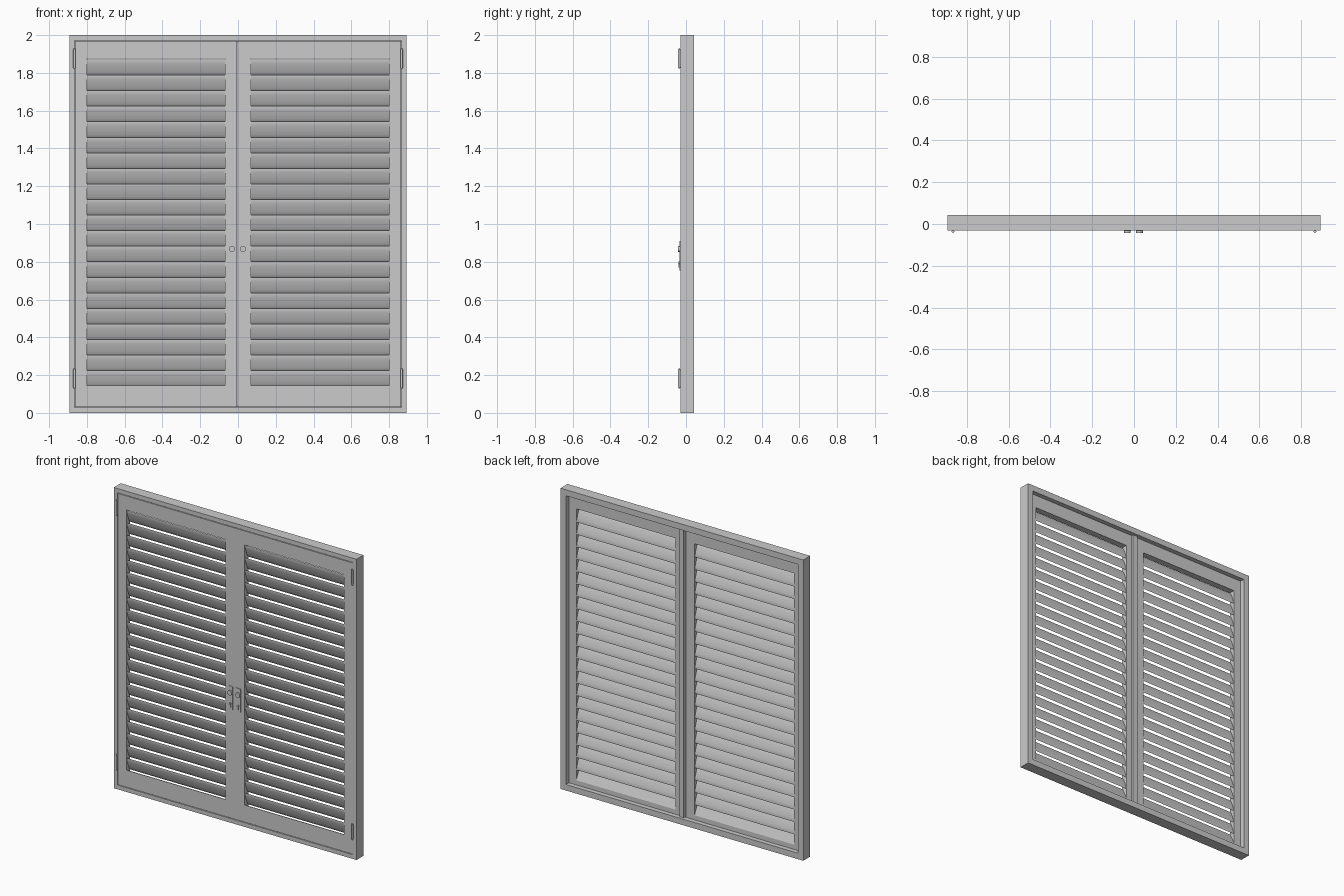
import bpy, bmesh, math

if "Cube" in bpy.data.objects:
    bpy.data.objects.remove(bpy.data.objects["Cube"])

FRONT, DOOR_BACK, BACK = -0.030, 0.010, 0.043
W, H = 0.893, 2.0


def finish(name, bm, smooth=False):
    bmesh.ops.recalc_face_normals(bm, faces=bm.faces)
    me = bpy.data.meshes.new(name)
    bm.to_mesh(me)
    bm.free()
    ob = bpy.data.objects.new(name, me)
    bpy.context.collection.objects.link(ob)
    if smooth:
        bpy.ops.object.select_all(action='DESELECT')
        ob.select_set(True)
        bpy.context.view_layer.objects.active = ob
        bpy.ops.object.shade_smooth_by_angle(angle=math.radians(35))
    return ob


def prism(bm, profile, x0, x1):
    """Extrude a (y, z) profile along x."""
    a = [bm.verts.new((x0, y, z)) for y, z in profile]
    b = [bm.verts.new((x1, y, z)) for y, z in profile]
    n = len(a)
    bm.faces.new(a)
    bm.faces.new(b[::-1])
    for i in range(n):
        j = (i + 1) % n
        bm.faces.new((a[i], b[i], b[j], a[j]))


def box(bm, x0, x1, y0, y1, z0, z1):
    prism(bm, [(y0, z0), (y1, z0), (y1, z1), (y0, z1)], x0, x1)


def cylinder(bm, x, y, z, r, depth, axis='Z', seg=16):
    new = bmesh.ops.create_cone(bm, cap_ends=True, segments=seg, radius1=r,
                                radius2=r, depth=depth)['verts']
    for v in new:
        c = v.co.copy()
        v.co = (c.x + x, c.y + y, c.z + z) if axis == 'Z' else (c.x + x, c.z + y, c.y + z)


# Outer frame with a wider stop behind the leaves
bm = bmesh.new()
for t, y0, y1 in ((0.028, FRONT, DOOR_BACK + 0.002), (0.040, DOOR_BACK + 0.002, BACK)):
    box(bm, -W, -W + t, y0, y1, 0, H)
    box(bm, W - t, W, y0, y1, 0, H)
    box(bm, -W + t, W - t, y0, y1, 0, t)
    box(bm, -W + t, W - t, y0, y1, H - t, H)
finish("outer_frame", bm)

Z0, Z1 = 0.032, 1.968
LOW, HIGH = 0.145, 1.875
SLATS = 21
PITCH = (HIGH - LOW) / SLATS


def leaf(side, x0, x1, o0, o1):
    # Stiles and rails; the bottom rail slopes down to the back like the slats
    bm = bmesh.new()
    box(bm, x0, o0, FRONT, DOOR_BACK, Z0, Z1)
    box(bm, o1, x1, FRONT, DOOR_BACK, Z0, Z1)
    prism(bm, [(FRONT, Z0), (DOOR_BACK, Z0), (DOOR_BACK, LOW - 0.075),
               (FRONT + 0.004, LOW), (FRONT, LOW)], o0, o1)
    box(bm, o0, o1, FRONT, DOOR_BACK, HIGH, Z1)
    finish(side + "_leaf_frame", bm)

    # Steep louvre slats, high at the front and low at the back
    bm = bmesh.new()
    half = PITCH * 0.56
    ang = math.atan2(0.030, PITCH)
    ca, sa = math.cos(ang), math.sin(ang)
    section = []
    for i in range(12):
        t = math.tau * i / 12
        u, v = half * math.cos(t), 0.0055 * math.sin(t)
        section.append((-0.010 - u * sa + v * ca, u * ca + v * sa))
    for k in range(SLATS):
        zc = LOW + PITCH * (k + 0.5) - 0.006
        prism(bm, [(y, zc + z) for y, z in section], o0 - 0.002, o1 + 0.002)
    finish(side + "_slats", bm, True)


leaf("left", -0.862, -0.006, -0.800, -0.070)
leaf("right", -0.003, 0.862, 0.070, 0.800)

# Cover strip over the meeting line at the back
bm = bmesh.new()
box(bm, -0.003, 0.030, DOOR_BACK, 0.028, 0.042, 1.958)
finish("meeting_strip", bm)

# Hinges with end caps
for name, s in (("left", -1), ("right", 1)):
    bm = bmesh.new()
    for zc in (0.183, 1.875):
        cylinder(bm, s * 0.866, -0.0365, zc, 0.0065, 0.096)
        for e in (-1, 1):
            cylinder(bm, s * 0.866, -0.0365, zc + e * 0.050, 0.0045, 0.006)
        box(bm, s * 0.866 - 0.004, s * 0.866 + 0.004, -0.036, FRONT + 0.002,
            zc - 0.045, zc + 0.045)
    finish(name + "_hinges", bm, True)

# Latch plates, round knobs and keyhole escutcheons
for name, x in (("left", -0.032), ("right", 0.026)):
    bm = bmesh.new()
    box(bm, x - 0.017, x + 0.017, FRONT - 0.004, FRONT + 0.001, 0.755, 0.910)
    finish(name + "_latch_plate", bm)
    bm = bmesh.new()
    cylinder(bm, x, -0.038, 0.868, 0.016, 0.010, 'Y', 24)
    cylinder(bm, x, -0.037, 0.795, 0.007, 0.008, 'Y')
    box(bm, x - 0.003, x + 0.003, -0.040, FRONT, 0.770, 0.795)
    finish(name + "_knob", bm, True)
